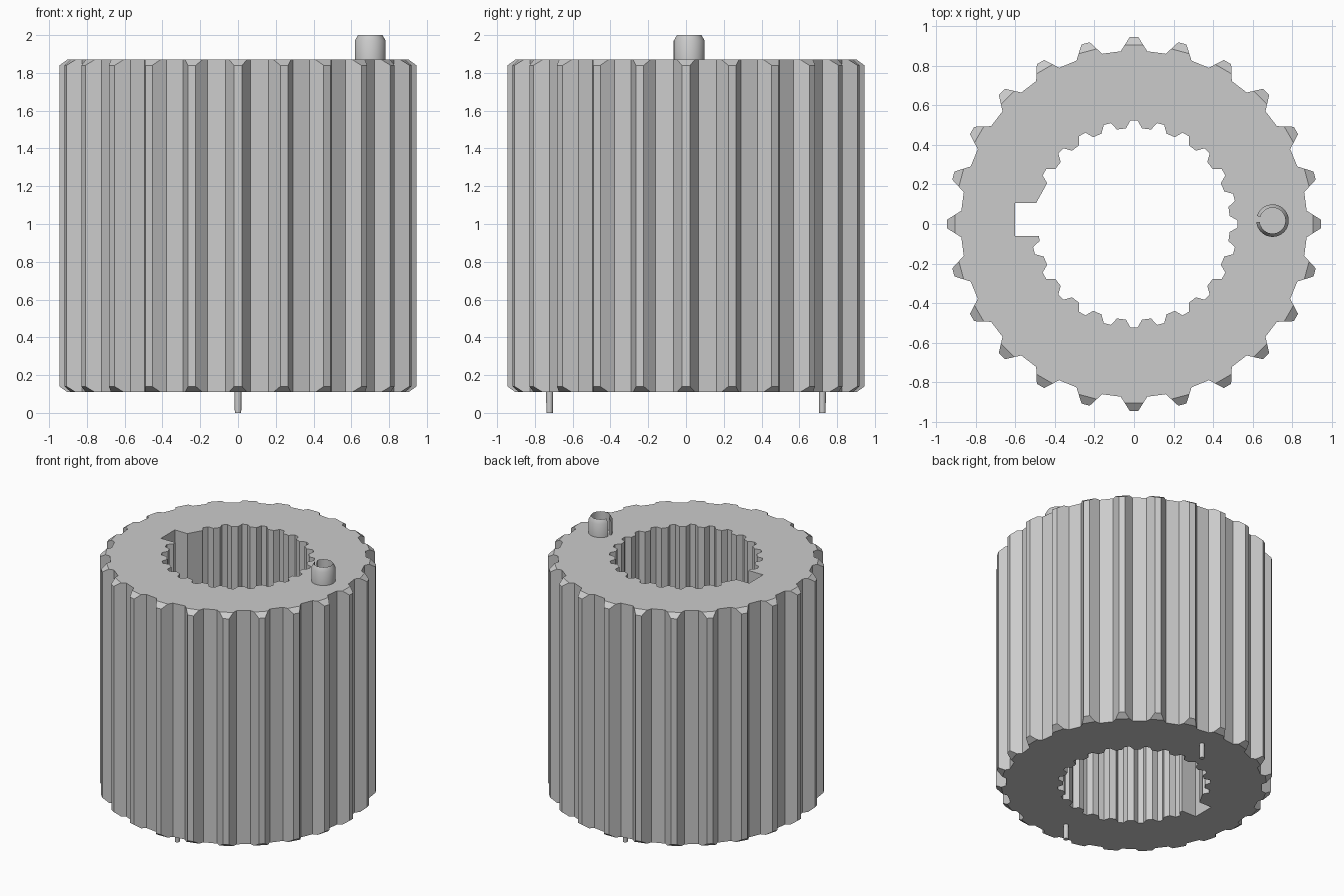
import bpy, bmesh, math
from mathutils import Vector

if "Cube" in bpy.data.objects:
    bpy.data.objects.remove(bpy.data.objects["Cube"])

TEETH = 24
Z0, Z1, CH = 0.11, 1.87, 0.03


def polar(r, deg):
    a = math.radians(deg)
    return Vector((r * math.cos(a), r * math.sin(a)))


def finish(bm, name, smooth=False):
    bmesh.ops.remove_doubles(bm, verts=bm.verts, dist=1e-5)
    bmesh.ops.recalc_face_normals(bm, faces=bm.faces)
    me = bpy.data.meshes.new(name)
    bm.to_mesh(me)
    bm.free()
    ob = bpy.data.objects.new(name, me)
    bpy.context.collection.objects.link(ob)
    if smooth:
        bpy.context.view_layer.objects.active = ob
        ob.select_set(True)
        bpy.ops.object.shade_smooth_by_angle(angle=math.radians(30))
        ob.select_set(False)
    return ob


def add_ring(bm, pts, z):
    return [bm.verts.new((p.x, p.y, z)) for p in pts]


def bridge(bm, a, b):
    n = len(a)
    for i in range(n):
        j = (i + 1) % n
        bm.faces.new((a[i], a[j], b[j], b[i]))


# outer tooth profile, full and chamfered at the tips
outer, outer_ch = [], []
for i in range(TEETH):
    c = i * 360 / TEETH
    root_a, tip_a = polar(0.875, c - 4.4), polar(0.945, c - 1.3)
    tip_b, root_b = polar(0.945, c + 1.3), polar(0.875, c + 4.4)
    mid_a, mid_b = root_a.lerp(tip_a, 0.43), root_b.lerp(tip_b, 0.43)
    outer += [root_a, mid_a, tip_a, tip_b, mid_b, root_b]
    outer_ch += [root_a, mid_a, mid_a, mid_b, mid_b, root_b]

# bore profile with matching grooves and a keyway on the left
bore = []
keyed = False
for i in range(TEETH):
    c = i * 360 / TEETH
    for r, d in ((0.485, -4.8), (0.523, -2), (0.523, 2), (0.485, 4.8)):
        if 158 < c + d < 188:
            if not keyed:
                keyed = True
                bore += [Vector(p) for p in ((-0.495, 0.105), (-0.6, 0.105),
                                             (-0.6, -0.06), (-0.48, -0.06))]
            continue
        bore.append(polar(r, c + d))

# toothed ring body
bm = bmesh.new()
rings = [add_ring(bm, p, z) for p, z in ((outer_ch, Z0), (outer, Z0 + CH),
                                         (outer, Z1 - CH), (outer_ch, Z1))]
for a, b in zip(rings, rings[1:]):
    bridge(bm, a, b)
hole = [add_ring(bm, bore, z) for z in (Z0, Z1)]
bridge(bm, hole[0], hole[1])
bmesh.ops.remove_doubles(bm, verts=bm.verts, dist=1e-5)
# flat end faces between tooth outline and bore
for z in (Z0, Z1):
    rim = [e for e in bm.edges if e.is_boundary
           and all(abs(v.co.z - z) < 1e-4 for v in e.verts)]
    bmesh.ops.triangle_fill(bm, edges=rim, use_beauty=True, normal=(0, 0, 1))
finish(bm, "toothed_ring")

# slotted spring pin on top: a tube section swept almost all the way round
bm = bmesh.new()
section = [(0.065, 1.86), (0.082, 1.86), (0.082, 1.97), (0.065, 2.0)]
N, gap = 36, 11
prev = first = None
for k in range(N + 1):
    ang = 180 + gap + (360 - 2 * gap) * k / N - 6
    cur = [bm.verts.new((0.70 + polar(r, ang).x, 0.017 + polar(r, ang).y, z))
           for r, z in section]
    if prev:
        bridge(bm, prev, cur)
    first = first or cur
    prev = cur
bm.faces.new(first)
bm.faces.new(prev)
finish(bm, "spring_pin", True)

# two thin locating pins underneath
for side, name in ((-1, "locating_pin_front"), (1, "locating_pin_back")):
    bm = bmesh.new()
    bmesh.ops.create_cone(bm, cap_ends=True, segments=12, radius1=0.017,
                          radius2=0.019, depth=0.12)
    bmesh.ops.translate(bm, verts=bm.verts, vec=(0, side * 0.722, 0.06))
    finish(bm, name, True)
